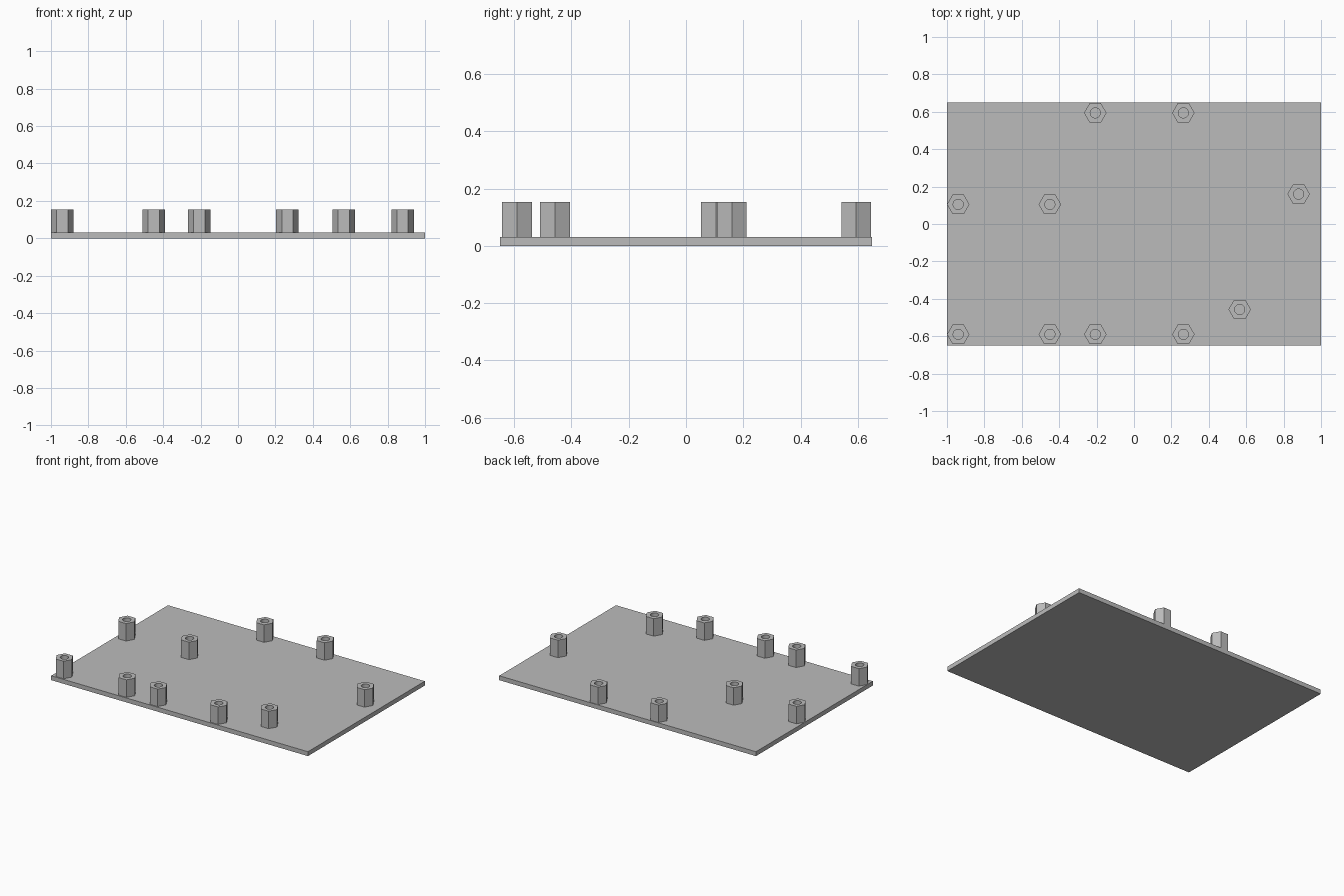
import bpy
import bmesh
import math

cube = bpy.data.objects.get("Cube")
if cube:
    bpy.data.objects.remove(cube, do_unlink=True)

PLATE_TOP = 0.031
POST_TOP = 0.154
HEX_RADIUS = 0.06
HOLE_RADIUS = 0.027

# Single grey finish
GREY = (0.5, 0.5, 0.5, 1.0)
grey = bpy.data.materials.new("plain grey")
grey.use_nodes = True
grey.diffuse_color = GREY
grey.node_tree.nodes["Principled BSDF"].inputs["Base Color"].default_value = GREY


def add_object(name, mesh, location=(0, 0, 0)):
    obj = bpy.data.objects.new(name, mesh)
    obj.location = location
    bpy.context.collection.objects.link(obj)
    return obj


def ring(bm, radius, sides):
    """Closed loop of edges around the origin."""
    angles = [math.tau * i / sides for i in range(sides)]
    verts = [bm.verts.new((radius * math.cos(a), radius * math.sin(a), 0)) for a in angles]
    return [bm.edges.new((v, verts[i - 1])) for i, v in enumerate(verts)]


def finish(bm, name):
    bmesh.ops.recalc_face_normals(bm, faces=bm.faces[:])
    mesh = bpy.data.meshes.new(name)
    bm.to_mesh(mesh)
    bm.free()
    mesh.materials.append(grey)
    return mesh


# Base plate
bm = bmesh.new()
bmesh.ops.create_cube(bm, size=1)
bmesh.ops.scale(bm, vec=(2, 1.3, PLATE_TOP), verts=bm.verts[:])
bmesh.ops.translate(bm, vec=(0, 0, PLATE_TOP / 2), verts=bm.verts[:])
add_object("base_plate", finish(bm, "base_plate"))

# Hexagonal standoff with a round bore, shared by every post
bm = bmesh.new()
outline = ring(bm, HEX_RADIUS, 6) + ring(bm, HOLE_RADIUS, 32)
bmesh.ops.triangle_fill(bm, use_beauty=True, edges=outline, normal=(0, 0, 1))
top = bmesh.ops.extrude_face_region(bm, geom=bm.faces[:], use_keep_orig=True)
top_verts = [g for g in top["geom"] if isinstance(g, bmesh.types.BMVert)]
bmesh.ops.translate(bm, vec=(0, 0, POST_TOP - PLATE_TOP), verts=top_verts)
standoff = finish(bm, "standoff")
standoff.shade_smooth()
standoff.set_sharp_from_angle(angle=math.radians(30))

# Standoffs: a front row, paired posts behind it, and two odd ones
front_y, middle_y, back_y = -0.59, 0.105, 0.594
places = {
    "front_row": [(x, front_y) for x in (-0.94, -0.45, -0.207, 0.264)],
    "middle_row": [(x, middle_y) for x in (-0.94, -0.45)],
    "back_row": [(x, back_y) for x in (-0.207, 0.264)],
    "left_side": [(0.88, 0.16), (0.565, -0.457)],
}
for row, points in places.items():
    for i, (x, y) in enumerate(points, 1):
        add_object(f"{row}_standoff_{i}", standoff, (x, y, PLATE_TOP))
